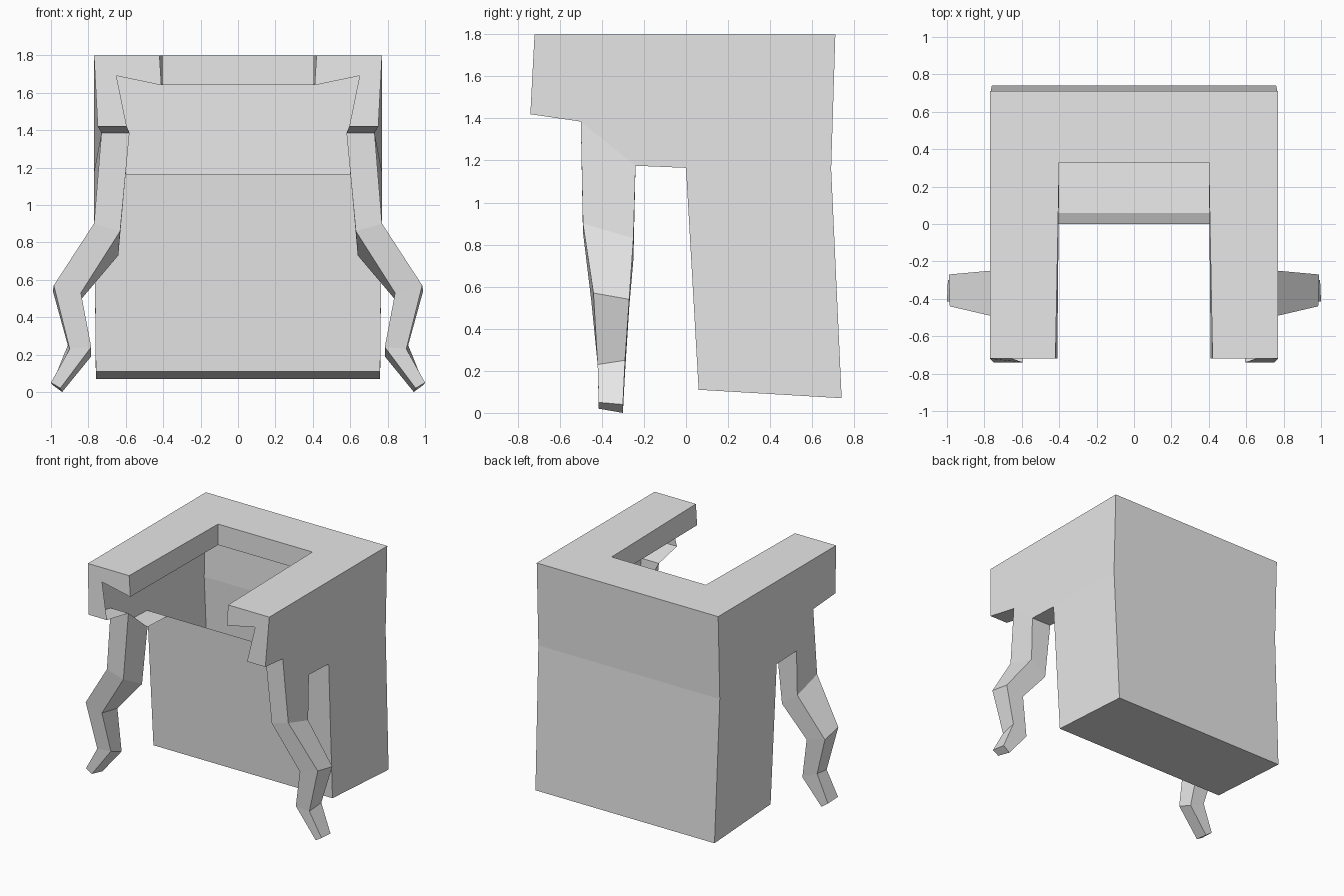
import bpy
import bmesh

if "Cube" in bpy.data.objects:
    bpy.data.objects.remove(bpy.data.objects["Cube"], do_unlink=True)

grey = bpy.data.materials.new("light_grey")
grey.use_nodes = True
grey.diffuse_color = (0.8, 0.8, 0.8, 1)
grey.node_tree.nodes["Principled BSDF"].inputs["Base Color"].default_value = (0.8, 0.8, 0.8, 1)

bm = bmesh.new()


def point(x, y, z):
    return bm.verts.new((x, y, z))


def face(*corners):
    return bm.faces.new(corners)


def centre(vert):
    """Partner of a vertex on the mirror plane."""
    return point(0, vert.co.y, vert.co.z)


def bridge(ring_a, ring_b):
    for k in range(len(ring_a)):
        n = (k + 1) % len(ring_a)
        face(ring_a[k], ring_a[n], ring_b[n], ring_b[k])


# Outer corners of the left half
top_back = point(0.77, 0.71, 1.8)
top_front = point(0.77, -0.72, 1.8)
mid_back = point(0.77, 0.69, 1.16)
low_back = point(0.76, 0.74, 0.07)
low_front = point(0.76, 0.06, 0.11)
arch_back = point(0.77, 0, 1.165)
arch_front = point(0.77, -0.24, 1.175)
arch_back_in = point(0.6, 0, 1.165)
arch_front_in = point(0.6, -0.24, 1.175)

# Corners of the front fringe and of the notch in the top
strand_out = point(0.73, -0.5, 1.385)
strand_in = point(0.58, -0.5, 1.385)
fringe_out = point(0.75, -0.74, 1.42)
fringe_in = point(0.595, -0.74, 1.42)
fringe_hook = point(0.65, -0.72, 1.69)
notch_front = point(0.42, -0.72, 1.8)
notch_front_low = point(0.41, -0.72, 1.64)
notch_back = point(0.4, 0.33, 1.8)
notch_back_low = point(0.4, 0.33, 1.64)

# Vertices on the mirror plane
c_top, c_mid, c_low, c_front, c_arch, c_notch, c_notch_low = map(centre, (
    top_back, mid_back, low_back, low_front, arch_back_in, notch_back, notch_back_low))

# Top with its notch
face(top_back, c_top, c_notch, notch_back)
face(top_back, notch_back, notch_front, top_front)
face(notch_back, c_notch, c_notch_low, notch_back_low)
face(notch_front, notch_back, notch_back_low, notch_front_low)

# Back, underside and front panel of the hollow lower block
face(top_back, mid_back, c_mid, c_top)
face(mid_back, low_back, c_low, c_mid)
face(low_back, low_front, c_front, c_low)
face(low_front, arch_back, arch_back_in, c_arch, c_front)

# Side wall and arch
face(mid_back, low_back, low_front, arch_back)
face(top_back, mid_back, arch_back, arch_front, strand_out, fringe_out, top_front)
face(arch_back, arch_front, arch_front_in, arch_back_in)

# Front fringe
face(top_front, fringe_out, fringe_in, fringe_hook, notch_front_low, notch_front)
face(fringe_out, strand_out, strand_in, fringe_in)

# Bent hanging strand: front inner, front outer, back outer, back inner
ring = [strand_in, strand_out, arch_front, arch_front_in]
for section in (
    ((0.63, -0.49, 0.86), (0.77, -0.49, 0.9), (0.77, -0.25, 0.83), (0.64, -0.25, 0.73)),
    ((0.84, -0.45, 0.53), (0.985, -0.44, 0.57), (0.99, -0.27, 0.54), (0.835, -0.27, 0.5)),
    ((0.785, -0.42, 0.24), (0.9, -0.42, 0.23), (0.91, -0.29, 0.25), (0.785, -0.29, 0.19)),
    ((0.95, -0.415, 0.02), (1, -0.415, 0.05), (0.995, -0.3, 0.04), (0.94, -0.3, 0)),
):
    following = [point(*co) for co in section]
    bridge(ring, following)
    ring = following
face(*ring)

bmesh.ops.recalc_face_normals(bm, faces=bm.faces[:])
# The top must face up; flip the shell if it came out inside out
bm.faces.ensure_lookup_table()
if bm.faces[0].normal.z < 0:
    bmesh.ops.reverse_faces(bm, faces=bm.faces[:])

mesh = bpy.data.meshes.new("hair_shell")
bm.to_mesh(mesh)
bm.free()
mesh.materials.append(grey)
shell = bpy.data.objects.new("hair_shell", mesh)
bpy.context.collection.objects.link(shell)

# Right half
mirror = shell.modifiers.new("mirror_halves", 'MIRROR')
mirror.use_axis[0] = True
mirror.use_clip = True
